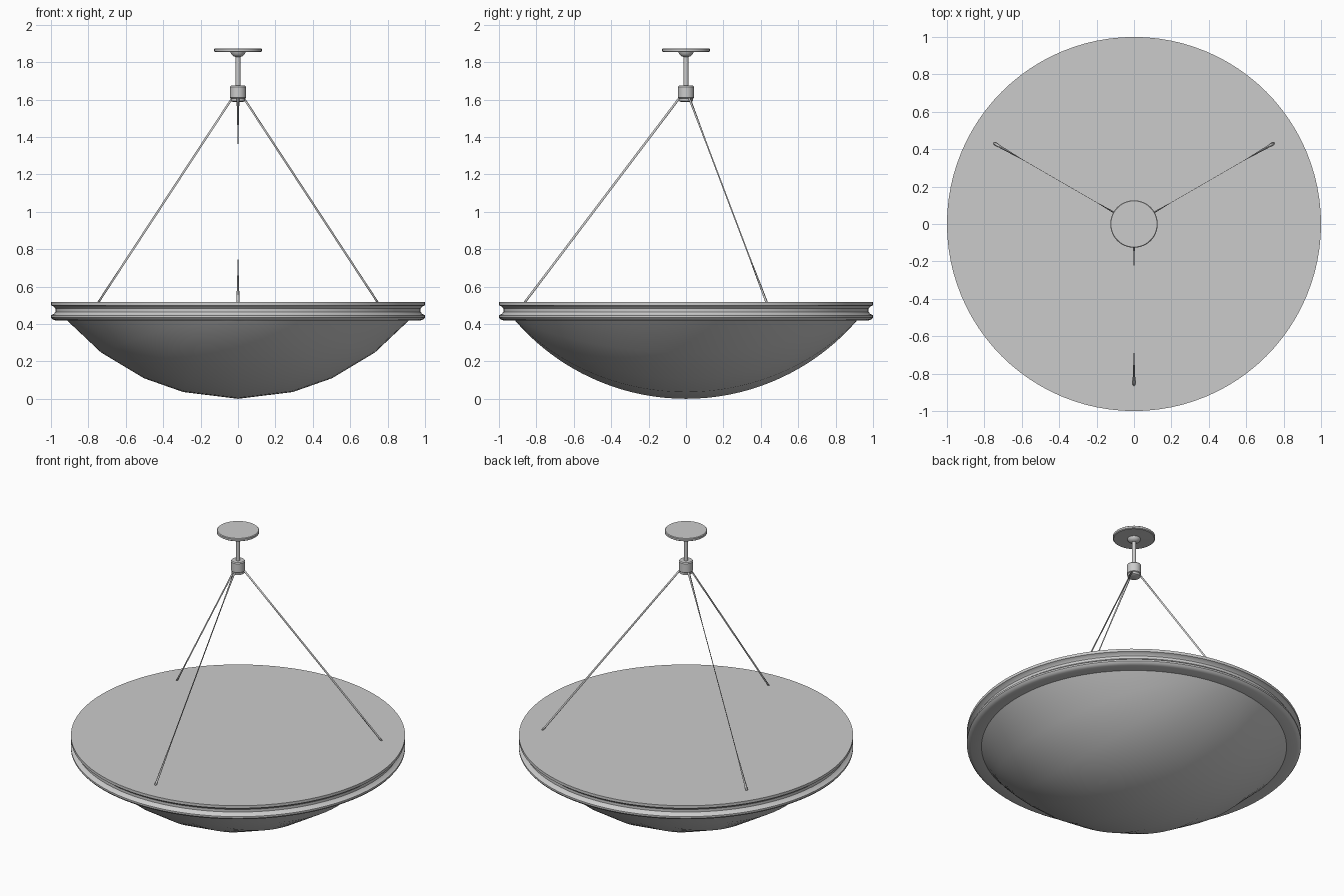
import bpy, bmesh
from math import sin, cos, pi, sqrt, radians
from mathutils import Vector

if "Cube" in bpy.data.objects:
    bpy.data.objects.remove(bpy.data.objects["Cube"])


def finish(name, bm, angle=35, fix_normals=True):
    bmesh.ops.remove_doubles(bm, verts=bm.verts, dist=1e-5)
    if fix_normals:
        bmesh.ops.recalc_face_normals(bm, faces=bm.faces)
    mesh = bpy.data.meshes.new(name)
    bm.to_mesh(mesh)
    bm.free()
    ob = bpy.data.objects.new(name, mesh)
    bpy.context.collection.objects.link(ob)
    bpy.ops.object.select_all(action='DESELECT')
    ob.select_set(True)
    bpy.context.view_layer.objects.active = ob
    bpy.ops.object.shade_smooth_by_angle(angle=radians(angle))
    return ob


def lathe(name, profile, sides):
    """Revolve (radius, z) points about z; open ends get flat caps."""
    bm = bmesh.new()
    rings = [[bm.verts.new((r * cos(2 * pi * k / sides), r * sin(2 * pi * k / sides), z))
              for k in range(sides)] for r, z in profile]
    for a, b in zip(rings, rings[1:]):
        for k in range(sides):
            n = (k + 1) % sides
            bm.faces.new((a[k], a[n], b[n], b[k]))
    bm.faces.new(rings[0][::-1])
    bm.faces.new(rings[-1])
    return finish(name, bm)


# Glass bowl: spherical cap, fine along y, a few broad facets across x
RIM, DEPTH, ROWS = 0.915, 0.42, 48
R = (RIM ** 2 + DEPTH ** 2) / (2 * DEPTH)
stations = [-1, -0.8, -0.55, -0.32, 0, 0.32, 0.55, 0.8, 1]
bm = bmesh.new()
grid = []
for i in range(ROWS + 1):
    y = RIM * sin(pi * (i / ROWS - 0.5))
    half = sqrt(max(RIM ** 2 - y ** 2, 0))
    grid.append([bm.verts.new((t * half, y, R - sqrt(R * R - (t * half) ** 2 - y * y)))
                 for t in stations])
for a, b in zip(grid, grid[1:]):
    for j in range(len(stations) - 1):
        bm.faces.new((a[j], b[j], b[j + 1], a[j + 1]))
finish("glass_bowl", bm, fix_normals=False)

# Grooved rim band with its flat lid
lathe("rim_band", [(0.90, 0.418), (0.975, 0.418), (0.992, 0.425), (1.0, 0.435),
                   (1.0, 0.446), (0.985, 0.454), (0.976, 0.465), (0.976, 0.482),
                   (0.985, 0.493), (1.0, 0.500), (1.0, 0.518)], 96)

# Suspension: hub, stem and ceiling canopy
lathe("hub", [(0.030, 1.588), (0.038, 1.592), (0.038, 1.606), (0.043, 1.610),
              (0.043, 1.668), (0.038, 1.674)], 24)
lathe("stem", [(0.013, 1.66), (0.013, 1.85)], 16)
lathe("canopy", [(0.013, 1.828), (0.026, 1.832), (0.036, 1.842), (0.040, 1.853),
                 (0.122, 1.854), (0.127, 1.858), (0.127, 1.870), (0.123, 1.874)], 48)


# Three thin rods, pinched flat towards the middle
def rod(name, angle):
    radial = Vector((cos(angle), sin(angle), 0))
    side = Vector((-sin(angle), cos(angle), 0))
    low = radial * 0.865 + Vector((0, 0, 0.512))
    high = radial * 0.030 + Vector((0, 0, 1.615))
    across = (high - low).normalized().cross(side)
    bm = bmesh.new()
    rings = []
    for t, width in [(0, 0.008), (0.02, 0.008), (0.22, 0.001), (0.76, 0.001), (1, 0.008)]:
        c = low.lerp(high, t)
        rings.append([bm.verts.new(c + d) for d in
                      (side * width, across * 0.006, -side * width, -across * 0.006)])
    for a, b in zip(rings, rings[1:]):
        for k in range(4):
            bm.faces.new((a[k], a[(k + 1) % 4], b[(k + 1) % 4], b[k]))
    bm.faces.new(rings[0][::-1])
    bm.faces.new(rings[-1])
    finish(name, bm, 100)


for n, deg in enumerate((-90, 30, 150), 1):
    rod(f"hanging_rod_{n}", radians(deg))
